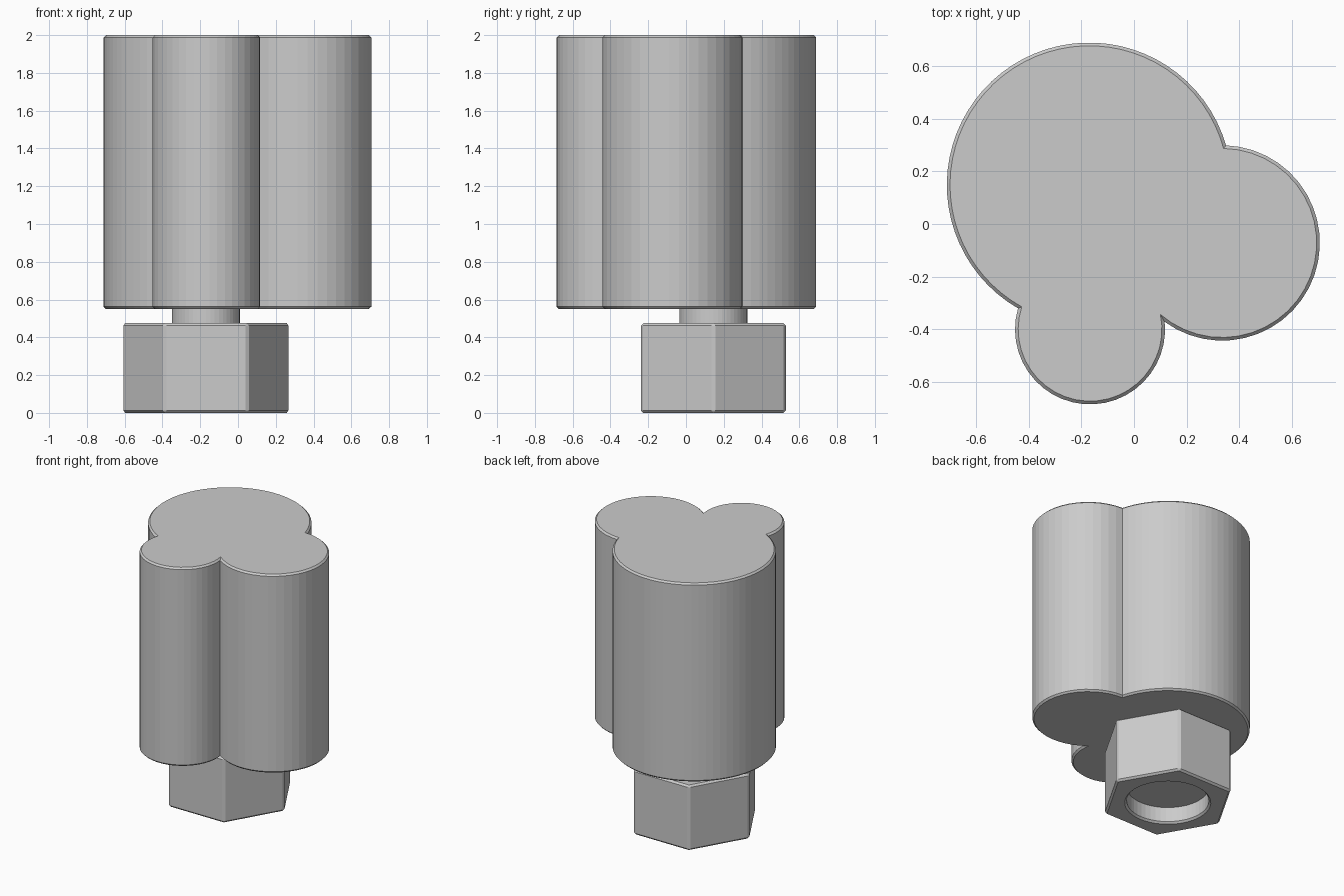
import bpy, bmesh, math
from mathutils import Vector

if "Cube" in bpy.data.objects:
    bpy.data.objects.remove(bpy.data.objects["Cube"])

AX, AY = -0.17, 0.145          # shared axis of big lobe, stem and nut


def circle(x, y, r, n, z, start=0.0):
    return [(x + r * math.cos(start + math.tau * i / n),
             y + r * math.sin(start + math.tau * i / n), z) for i in range(n)]


def loft(name, rings):
    """Closed solid through a stack of equal-length rings (bottom to top)."""
    bm = bmesh.new()
    loops = [[bm.verts.new(p) for p in ring] for ring in rings]
    n = len(loops[0])
    for a, b in zip(loops, loops[1:]):
        for i in range(n):
            j = (i + 1) % n
            bm.faces.new((a[i], a[j], b[j], b[i]))
    bm.faces.new(loops[0][::-1])
    bm.faces.new(loops[-1])
    bmesh.ops.recalc_face_normals(bm, faces=bm.faces)
    me = bpy.data.meshes.new(name)
    bm.to_mesh(me)
    bm.free()
    ob = bpy.data.objects.new(name, me)
    bpy.context.collection.objects.link(ob)
    return ob


def apply(ob, kind, **settings):
    mod = ob.modifiers.new(kind, kind)
    for key, value in settings.items():
        setattr(mod, key, value)
    bpy.context.view_layer.objects.active = ob
    bpy.ops.object.modifier_apply(modifier=mod.name)


# Three-lobed outline, lobes listed counter-clockwise: big, small, right
LOBES = [(AX, 0.148, 0.541, 44), (-0.167, -0.40, 0.285, 24), (0.335, -0.072, 0.371, 26)]


def outer_crossing(a, b):
    """Crossing of two lobes on the outside of the cluster."""
    ca, cb = Vector(a[:2]), Vector(b[:2])
    d = cb - ca
    along = (d.length_squared + a[2] ** 2 - b[2] ** 2) / (2 * d.length)
    h = math.sqrt(a[2] ** 2 - along ** 2)
    u = d.normalized()
    return ca + u * along + Vector((u.y, -u.x)) * h


def outline(inset, z):
    lobes = [(x, y, r - inset, n) for x, y, r, n in LOBES]
    pts = []
    for k, lobe in enumerate(lobes):
        x, y, r, n = lobe
        p = outer_crossing(lobes[k - 1], lobe)
        q = outer_crossing(lobe, lobes[(k + 1) % 3])
        a = math.atan2(p.y - y, p.x - x)
        sweep = (math.atan2(q.y - y, q.x - x) - a) % math.tau
        pts += [(x + r * math.cos(a + sweep * i / n),
                 y + r * math.sin(a + sweep * i / n), z) for i in range(n)]
    return pts


# Lobed body with small chamfers
C = 0.012
loft("lobed_body", [outline(C, 0.55), outline(0, 0.55 + C),
                    outline(0, 2 - C), outline(C, 2)])

# Short stem between nut and body
loft("stem", [circle(AX, AY, 0.18, 48, z) for z in (0.45, 0.57)])

# Hexagonal nut with softened edges
nut = loft("hex_nut", [circle(AX, AY, 0.443, 6, z) for z in (0, 0.475)])
apply(nut, 'BEVEL', width=0.013, segments=1, limit_method='ANGLE')

# Chamfered round recess in the underside
cutter = loft("recess_cutter", [circle(AX, AY, r, 48, z) for r, z in
                                ((0.285, -0.02), (0.285, 0), (0.272, 0.013), (0.272, 0.12))])
cutter.hide_render = True
apply(nut, 'BOOLEAN', object=cutter, operation='DIFFERENCE', solver='EXACT')
bpy.data.objects.remove(cutter)
